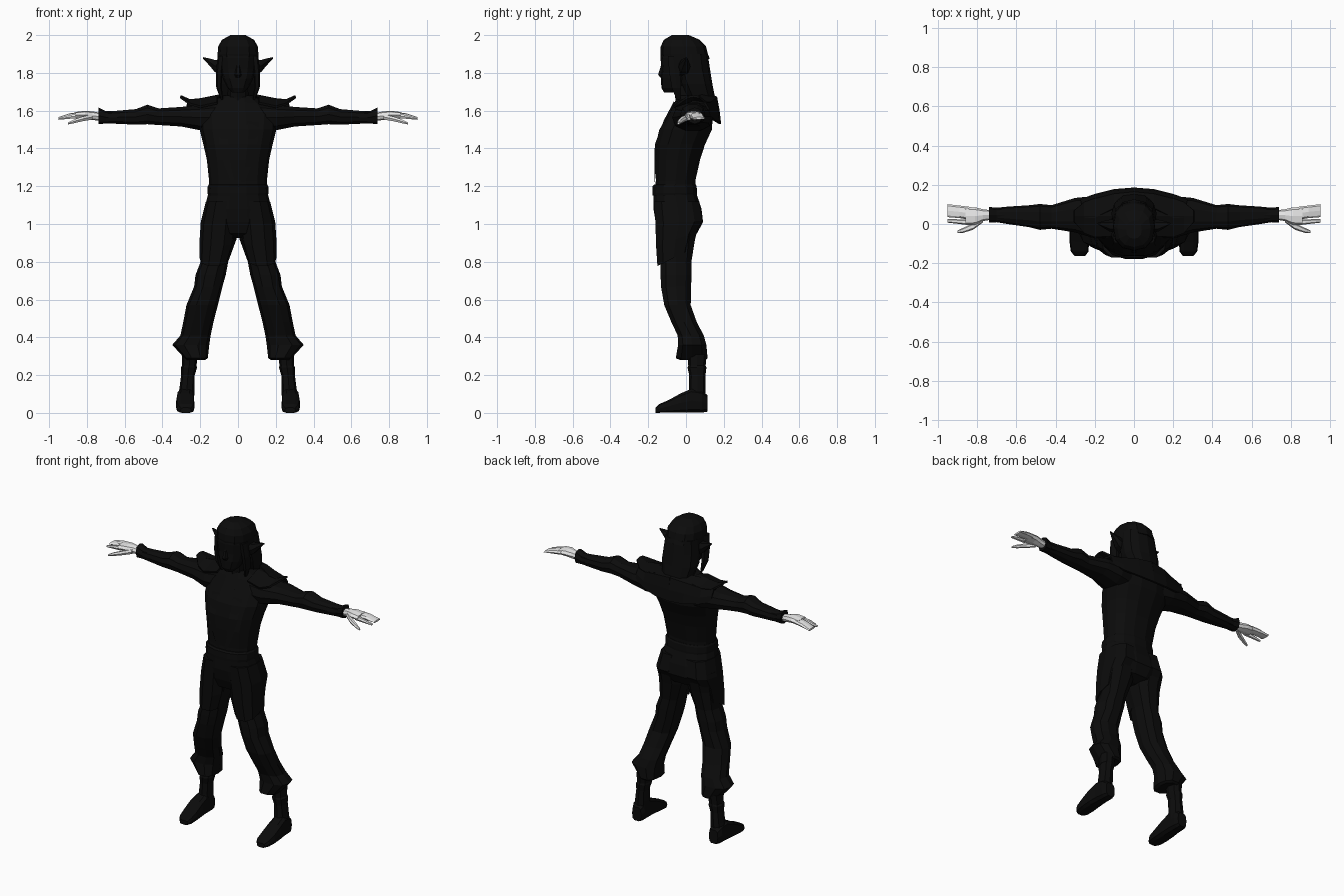
import bpy, bmesh, math
from mathutils import Vector


def material(name, value):
    m = bpy.data.materials.new(name)
    m.diffuse_color = (value, value, value, 1)
    return m


BLACK = material("black_cloth", 0.0035)
PALE = material("pale_skin", 0.8)


def finish(name, bm, mat, mirror=False, thick=0):
    bmesh.ops.recalc_face_normals(bm, faces=bm.faces)
    me = bpy.data.meshes.new(name)
    bm.to_mesh(me)
    bm.free()
    me.materials.append(mat)
    ob = bpy.data.objects.new(name, me)
    bpy.context.collection.objects.link(ob)
    if thick:
        s = ob.modifiers.new("thickness", 'SOLIDIFY')
        s.thickness, s.offset = thick, 0
    if mirror:
        ob.modifiers.new("mirror", 'MIRROR').use_clip = True
    return ob


def loft(name, axis, rings, n=10, mat=BLACK, mirror=False, power=0.85):
    """Rings are (position, centre a, centre b, radius a, radius b, tilt along b)."""
    bm = bmesh.new()
    loops = []
    for r in rings:
        p, ca, cb, ra, rb = r[:5]
        tilt = r[5] if len(r) > 5 else 0
        loop = []
        for i in range(n):
            t = 2 * math.pi * i / n
            c, s = math.cos(t), math.sin(t)
            a = ca + ra * math.copysign(abs(c) ** power, c)
            db = rb * math.copysign(abs(s) ** power, s)
            q, b = p + tilt * db, cb + db
            co = {'x': (q, a, b), 'y': (a, q, b), 'z': (a, b, q)}[axis]
            loop.append(bm.verts.new(co))
        loops.append(loop)
    for l0, l1 in zip(loops, loops[1:]):
        for i in range(n):
            j = (i + 1) % n
            bm.faces.new((l0[i], l0[j], l1[j], l1[i]))
    bm.faces.new(loops[0])
    bm.faces.new(loops[-1])
    return finish(name, bm, mat, mirror)


def sheet(name, rows, thick, mat=BLACK):
    bm = bmesh.new()
    grid = [[bm.verts.new(p) for p in row] for row in rows]
    for r0, r1 in zip(grid, grid[1:]):
        for i in range(len(r0) - 1):
            bm.faces.new((r0[i], r0[i + 1], r1[i + 1], r1[i]))
    return finish(name, bm, mat, True, thick)


# Torso, belt and hips
torso = loft("jacket", 'z', [
    (1.15, 0, -.06, .15, .11), (1.23, 0, -.055, .153, .107), (1.34, 0, -.045, .165, .122),
    (1.42, 0, -.03, .183, .133), (1.50, 0, -.002, .203, .142), (1.58, 0, .025, .205, .12),
    (1.64, 0, .035, .15, .1), (1.68, 0, .035, .08, .08)], 14)
loft("belt", 'z', [(1.15, 0, -.06, .158, .12), (1.165, 0, -.06, .162, .121),
                   (1.2, 0, -.06, .16, .119), (1.21, 0, -.058, .154, .112)], 14)
loft("hips", 'z', [(1.17, 0, -.06, .155, .115), (1.08, 0, -.045, .178, .13),
                   (1.01, 0, -.035, .19, .128), (.95, 0, -.04, .15, .1),
                   (.925, 0, -.045, .04, .05)], 14)

# Coat tails, long in front and rising at the back
loft("coat_tail", 'z', [
    (1.12, .085, -.05, .085, .125), (1.01, .1, -.037, .097, .13, .05),
    (.92, .11, -.055, .093, .108, .35), (.82, .127, -.065, .077, .09, .5)], 10, mirror=True)

# Lapels laid on the jacket
lapel = sheet("lapel", [
    [(.035, -.07, 1.65), (.09, -.07, 1.64)], [(.045, -.12, 1.55), (.11, -.11, 1.54)],
    [(.05, -.16, 1.42), (.1, -.15, 1.42)], [(.035, -.17, 1.3), (.07, -.165, 1.3)],
    [(.015, -.16, 1.22), (.035, -.16, 1.22)]], 0)
wrap = lapel.modifiers.new("wrap", 'SHRINKWRAP')
wrap.target, wrap.offset, wrap.wrap_mode = torso, .005, 'ABOVE_SURFACE'

# Trousers with a flared cuff
loft("trouser_leg", 'z', [
    (1.04, .1, -.035, .09, .12), (.92, .103, -.048, .095, .1), (.8, .125, -.053, .073, .085),
    (.73, .145, -.052, .08, .086), (.67, .157, -.053, .075, .083),
    (.57, .19, -.045, .083, .073), (.48, .21, -.01, .08, .07), (.41, .225, .025, .08, .072),
    (.36, .25, .033, .098, .078), (.29, .222, .03, .062, .088), (.28, .225, .035, .05, .07)],
    10, mirror=True)

# Boots
loft("boot_shaft", 'z', [(.31, .255, .06, .043, .05), (.25, .258, .058, .038, .046),
                         (.24, .26, .058, .043, .05), (.2, .265, .06, .036, .043),
                         (.13, .27, .06, .04, .044), (.06, .278, .055, .045, .05)], 8, mirror=True)
loft("boot_foot", 'y', [(.113, .275, .05, .032, .045), (.085, .277, .06, .043, .06),
                        (.03, .278, .065, .046, .065), (-.03, .28, .052, .049, .052),
                        (-.09, .279, .035, .05, .035), (-.14, .277, .024, .045, .024),
                        (-.162, .276, .014, .028, .014)], 10, mirror=True, power=.6)

# Sleeves and cuffs
loft("sleeve", 'x', [
    (.12, .03, 1.565, .1, .08), (.2, .035, 1.563, .108, .07), (.3, .045, 1.568, .088, .054),
    (.42, .036, 1.568, .06, .046), (.48, .036, 1.58, .066, .054), (.54, .04, 1.567, .055, .043),
    (.64, .044, 1.565, .045, .036), (.7, .046, 1.564, .037, .032)], 10, mirror=True)
loft("sleeve_cuff", 'x', [(.66, .045, 1.565, .042, .033), (.7, .046, 1.565, .037, .033),
                          (.738, .047, 1.573, .04, .044)], 8, mirror=True)

# Hands
loft("palm", 'x', [(.72, .046, 1.567, .023, .02), (.77, .045, 1.573, .03, .023),
                   (.81, .04, 1.578, .045, .021), (.86, .04, 1.576, .046, .017)],
     8, PALE, True)
loft("fingers", 'x', [(.84, .055, 1.577, .033, .016), (.89, .062, 1.572, .032, .014),
                      (.95, .068, 1.56, .033, .006)], 8, PALE, True)
loft("index_finger", 'x', [(.84, .008, 1.573, .014, .013), (.89, .012, 1.567, .012, .011),
                           (.95, .016, 1.556, .009, .005)], 6, PALE, True)
loft("thumb", 'x', [(.77, .022, 1.567, .014, .016), (.82, -.012, 1.557, .017, .014),
                    (.87, -.032, 1.543, .013, .011), (.9, -.04, 1.532, .007, .006)],
     6, PALE, True)

# Shoulder wings and back mantle
sheet("shoulder_wing", [
    [(.11, -.06, 1.64), (.11, .04, 1.675), (.11, .14, 1.66)],
    [(.2, -.065, 1.62), (.2, .04, 1.66), (.2, .13, 1.64)],
    [(.255, -.045, 1.635), (.255, .04, 1.655), (.255, .11, 1.64)],
    [(.305, .01, 1.672), (.305, .04, 1.677), (.305, .07, 1.672)]], .012)
sheet("mantle", [
    [(0, .09, 1.7), (0, .16, 1.67), (0, .172, 1.6), (0, .18, 1.53)],
    [(.1, .08, 1.68), (.1, .15, 1.66), (.1, .165, 1.6), (.1, .172, 1.535)],
    [(.2, .03, 1.66), (.2, .125, 1.64), (.2, .142, 1.59), (.2, .147, 1.55)],
    [(.27, .03, 1.65), (.27, .1, 1.64), (.27, .118, 1.61), (.27, .122, 1.58)]], .012)

# Neck, face and nose
loft("neck", 'z', [(1.6, 0, .015, .07, .07), (1.67, 0, .005, .055, .062),
                   (1.76, 0, -.01, .055, .06)], 8)
loft("face", 'z', [(1.695, 0, -.085, .03, .03), (1.72, 0, -.07, .055, .06),
                   (1.77, 0, -.05, .08, .083), (1.82, 0, -.04, .092, .09),
                   (1.88, 0, -.035, .1, .1), (1.95, 0, -.03, .09, .095)], 12)
loft("nose", 'z', [(1.775, 0, -.125, .014, .012), (1.79, 0, -.13, .018, .02),
                   (1.85, 0, -.122, .008, .008)], 6)

# Ears with pointed tips
loft("ear", 'x', [(.085, -.01, 1.825, .035, .045), (.125, -.008, 1.838, .03, .035),
                  (.15, -.003, 1.857, .02, .022), (.186, .003, 1.88, .003, .004)],
     6, mirror=True)

# Hair cap and long hair falling behind the ears
loft("hair_cap", 'z', [(1.86, 0, 0, .106, .126, .12), (1.9, 0, -.01, .108, .126),
                       (1.94, 0, -.014, .105, .12), (1.975, 0, -.022, .085, .095),
                       (2.0, 0, -.03, .04, .045)], 12)
loft("long_hair", 'z', [(1.9, 0, .03, .103, .085), (1.82, 0, .035, .112, .092),
                        (1.74, 0, .055, .115, .085), (1.68, 0, .075, .1, .077),
                        (1.6, 0, .1, .085, .065)], 12)
# Side locks framing the face
loft("side_lock", 'z', [(1.89, .09, -.07, .018, .03), (1.8, .1, -.06, .017, .032),
                        (1.72, .1, -.05, .015, .028), (1.66, .085, -.04, .006, .012)],
     6, mirror=True)
